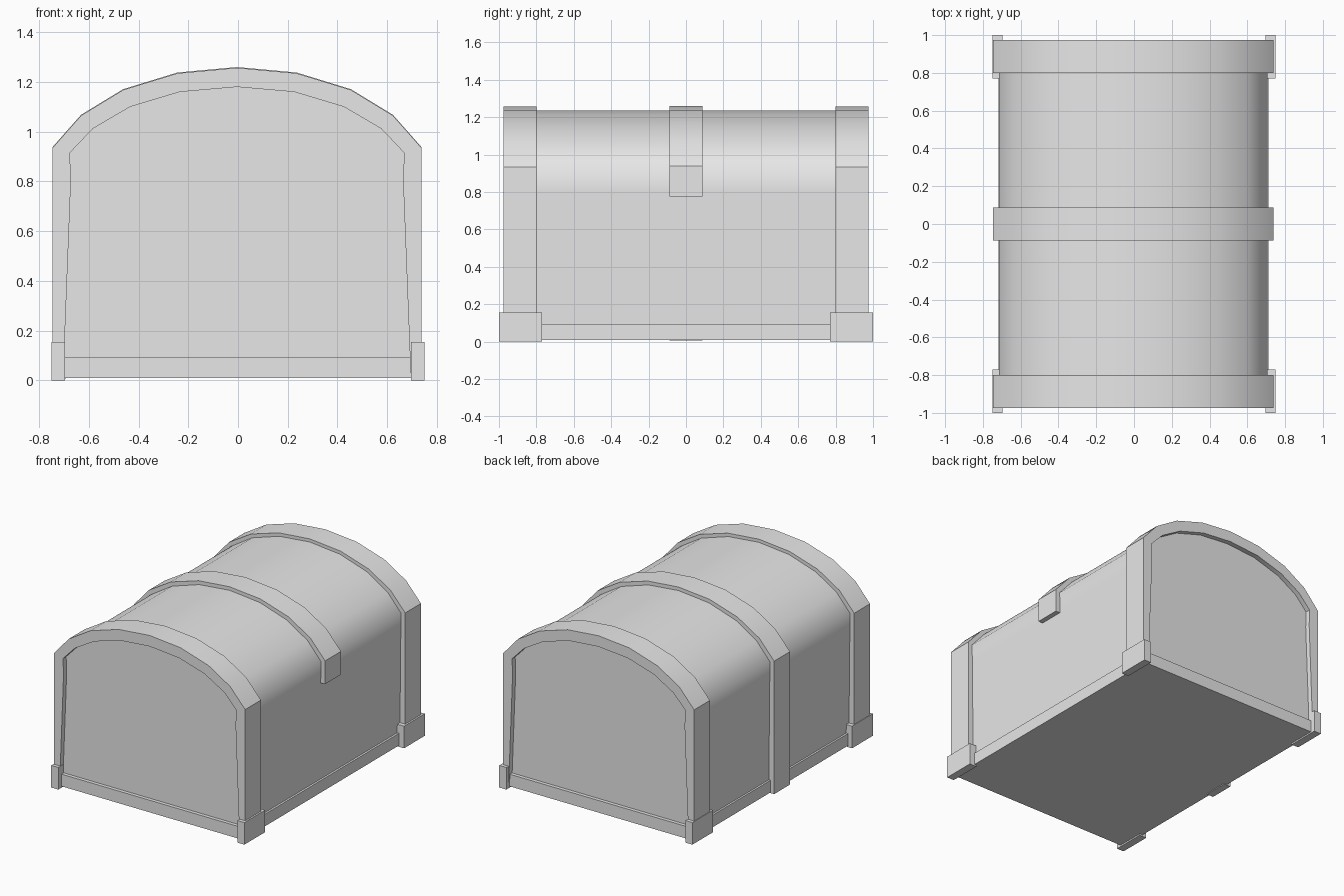
import bpy
import bmesh
import math

cube = bpy.data.objects.get("Cube")
if cube:
    bpy.data.objects.remove(cube)

grey = bpy.data.materials.new("plain_grey")
grey.use_nodes = True
grey.diffuse_color = (0.8, 0.8, 0.8, 1)
grey.node_tree.nodes["Principled BSDF"].inputs["Base Color"].default_value = (0.8, 0.8, 0.8, 1)

CENTRE_X = -0.004


def finish(name, bm, angle=None):
    bmesh.ops.recalc_face_normals(bm, faces=bm.faces)
    mesh = bpy.data.meshes.new(name)
    bm.to_mesh(mesh)
    bm.free()
    mesh.materials.append(grey)
    obj = bpy.data.objects.new(name, mesh)
    bpy.context.collection.objects.link(obj)
    if angle:
        bpy.ops.object.select_all(action='DESELECT')
        obj.select_set(True)
        bpy.context.view_layer.objects.active = obj
        bpy.ops.object.shade_smooth_by_angle(angle=math.radians(angle))
    return obj


def box(name, low, high):
    bm = bmesh.new()
    bmesh.ops.create_cube(bm, size=1)
    for v in bm.verts:
        for i in range(3):
            v.co[i] = (low[i] + high[i]) / 2 + v.co[i] * (high[i] - low[i])
    return finish(name, bm)


def mirrored(half):
    """Complete an arch from its +x half, which ends on the centre line."""
    return half + [(-x, z) for x, z in reversed(half[:-1])]


def extrude(bm, y0, y1):
    result = bmesh.ops.extrude_face_region(bm, geom=bm.faces[:])
    for v in result["geom"]:
        if isinstance(v, bmesh.types.BMVert):
            v.co.y = y1


def arch_strip(name, outer, inner, y0, y1):
    """Bent bar between two matching arch outlines."""
    bm = bmesh.new()
    rows = [[bm.verts.new((x + CENTRE_X, y0, z)) for x, z in line] for line in (outer, inner)]
    for i in range(len(outer) - 1):
        bm.faces.new((rows[0][i], rows[0][i + 1], rows[1][i + 1], rows[1][i]))
    extrude(bm, y0, y1)
    return finish(name, bm, 30)


# Chest body with rounded lid
body_arch = [(0.7, 0.015), (0.708, 0.8), (0.71, 0.925), (0.605, 1.045),
             (0.445, 1.145), (0.235, 1.212), (0, 1.235)]
bm = bmesh.new()
bm.faces.new([bm.verts.new((x + CENTRE_X, -0.94, z)) for x, z in mirrored(body_arch)])
extrude(bm, -0.94, 0.94)
finish("chest_body", bm, 50)

# Base sill
box("base_sill", (-0.718, -0.965, 0.01), (0.711, 0.965, 0.095))

# End bands
arch_top = [(0.742, 0.935), (0.627, 1.065), (0.458, 1.168), (0.24, 1.235), (0, 1.257)]
band_outer = [(0.742, 0.03), (0.742, 0.8)] + arch_top
band_inner = [(0.698, 0.03), (0.668, 0.8), (0.672, 0.915), (0.58, 1.012),
              (0.43, 1.1), (0.23, 1.16), (0, 1.18)]
for name, y0, y1 in (("front_band", -0.975, -0.8), ("back_band", 0.8, 0.975)):
    arch_strip(name, mirrored(band_outer), mirrored(band_inner), y0, y1)

# Middle strap, short on the left and full height on the right
strap_outer = mirrored([(x, z + 0.003) for x, z in arch_top])
strap_inner = mirrored([(0.69, 0.915), (0.59, 1.03), (0.435, 1.13), (0.23, 1.195), (0, 1.215)])
arch_strip("middle_strap",
           [(0.742, 0.775)] + strap_outer + [(-0.742, 0.005)],
           [(0.69, 0.775)] + strap_inner + [(-0.69, 0.005)], -0.088, 0.088)

# Corner feet
for side, sx in (("left", 1), ("right", -1)):
    for end, sy in (("front", -1), ("back", 1)):
        xs = sorted((sx * 0.695, sx * 0.75))
        ys = sorted((sy * 0.77, sy * 1.0))
        box(f"{end}_{side}_foot", (xs[0], ys[0], 0), (xs[1], ys[1], 0.155))
